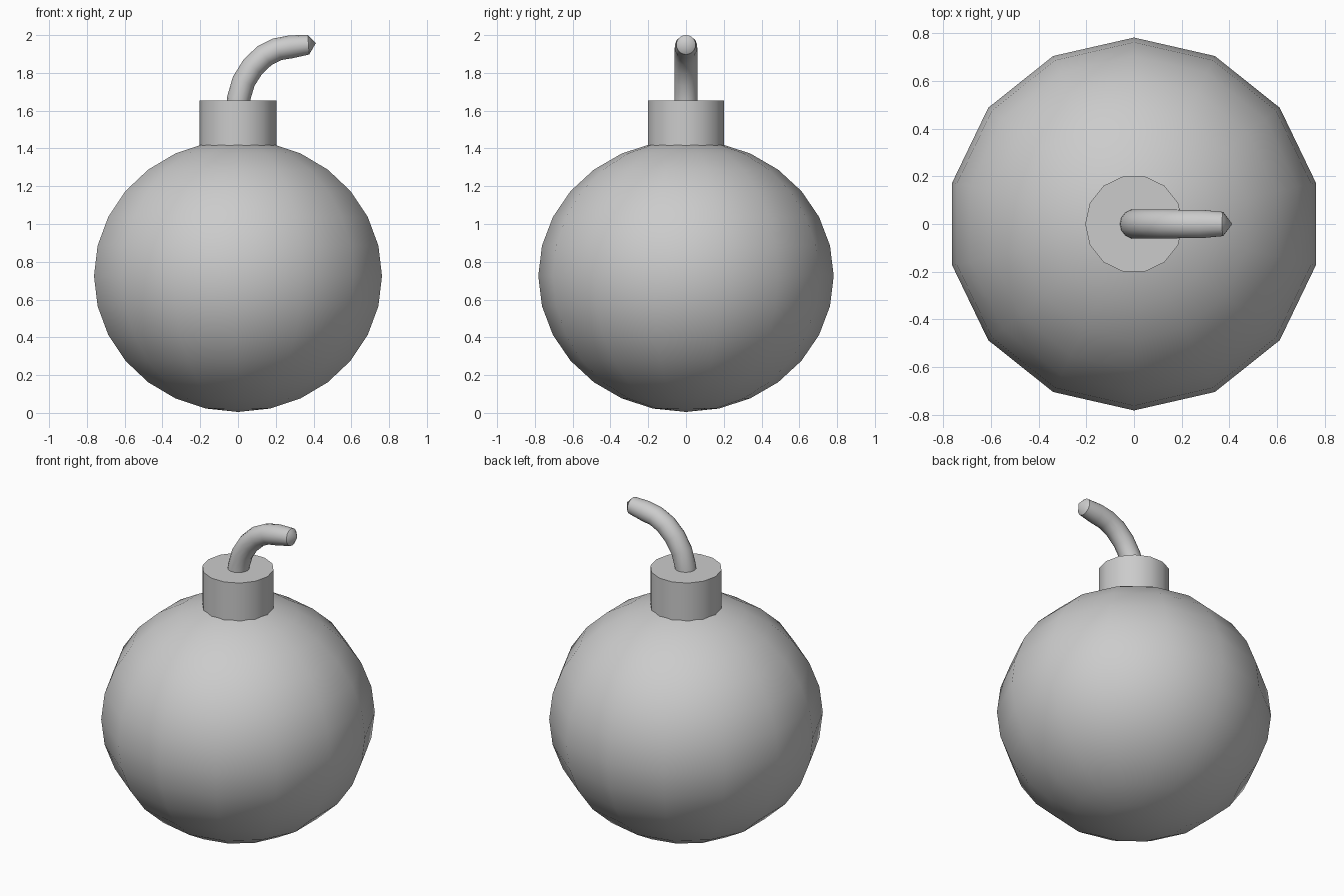
import bpy, bmesh, math

if "Cube" in bpy.data.objects:
    bpy.data.objects.remove(bpy.data.objects["Cube"])

SIDES = 14


def finish(obj, name, angle):
    obj.name = name
    bpy.ops.object.select_all(action='DESELECT')
    obj.select_set(True)
    bpy.context.view_layer.objects.active = obj
    bpy.ops.object.transform_apply(location=False, rotation=True, scale=True)
    bpy.ops.object.shade_smooth_by_angle(angle=math.radians(angle))


# Slightly squashed round body
bpy.ops.mesh.primitive_uv_sphere_add(segments=SIDES, ring_count=14, radius=1,
                                     location=(0, 0, 0.725),
                                     rotation=(0, 0, math.pi / 2))
body = bpy.context.object
body.rotation_euler.z = 0
# A vertex of the rim points along x
body.scale = (0.782, 0.782, 0.72)
finish(body, "round_body", 40)

# Collar on top
bpy.ops.mesh.primitive_cylinder_add(vertices=SIDES, radius=0.205, depth=0.255,
                                    location=(0, 0, 1.5275),
                                    rotation=(0, 0, math.pi / 2))
finish(bpy.context.object, "collar", 40)

# Bent fuse: rings of (x, z, tilt from vertical, radius) along its path
path = [(0.0, 1.63, 0, 0.062), (0.005, 1.67, 8, 0.062),
        (0.03, 1.755, 23, 0.062), (0.078, 1.832, 38, 0.062),
        (0.14, 1.891, 52, 0.062), (0.208, 1.925, 68, 0.061),
        (0.28, 1.938, 82, 0.061), (0.373, 1.949, 86, 0.052)]
bm = bmesh.new()
rings = []
for x, z, tilt, r in path:
    t = math.radians(tilt)
    ring = []
    for i in range(SIDES):
        a = 2 * math.pi * i / SIDES
        u, v = r * math.cos(a), r * math.sin(a)
        ring.append(bm.verts.new((x + u * math.cos(t), v, z - u * math.sin(t))))
    rings.append(ring)
for a, b in zip(rings, rings[1:]):
    for i in range(SIDES):
        j = (i + 1) % SIDES
        bm.faces.new((a[i], a[j], b[j], b[i]))
bm.faces.new(rings[0][::-1])
# Pointed tip
tip = bm.verts.new((0.412, 0, 1.957))
for i in range(SIDES):
    bm.faces.new((rings[-1][i], rings[-1][(i + 1) % SIDES], tip))
bmesh.ops.recalc_face_normals(bm, faces=bm.faces)
mesh = bpy.data.meshes.new("fuse")
bm.to_mesh(mesh)
bm.free()
fuse = bpy.data.objects.new("fuse", mesh)
bpy.context.collection.objects.link(fuse)
finish(fuse, "fuse", 35)
